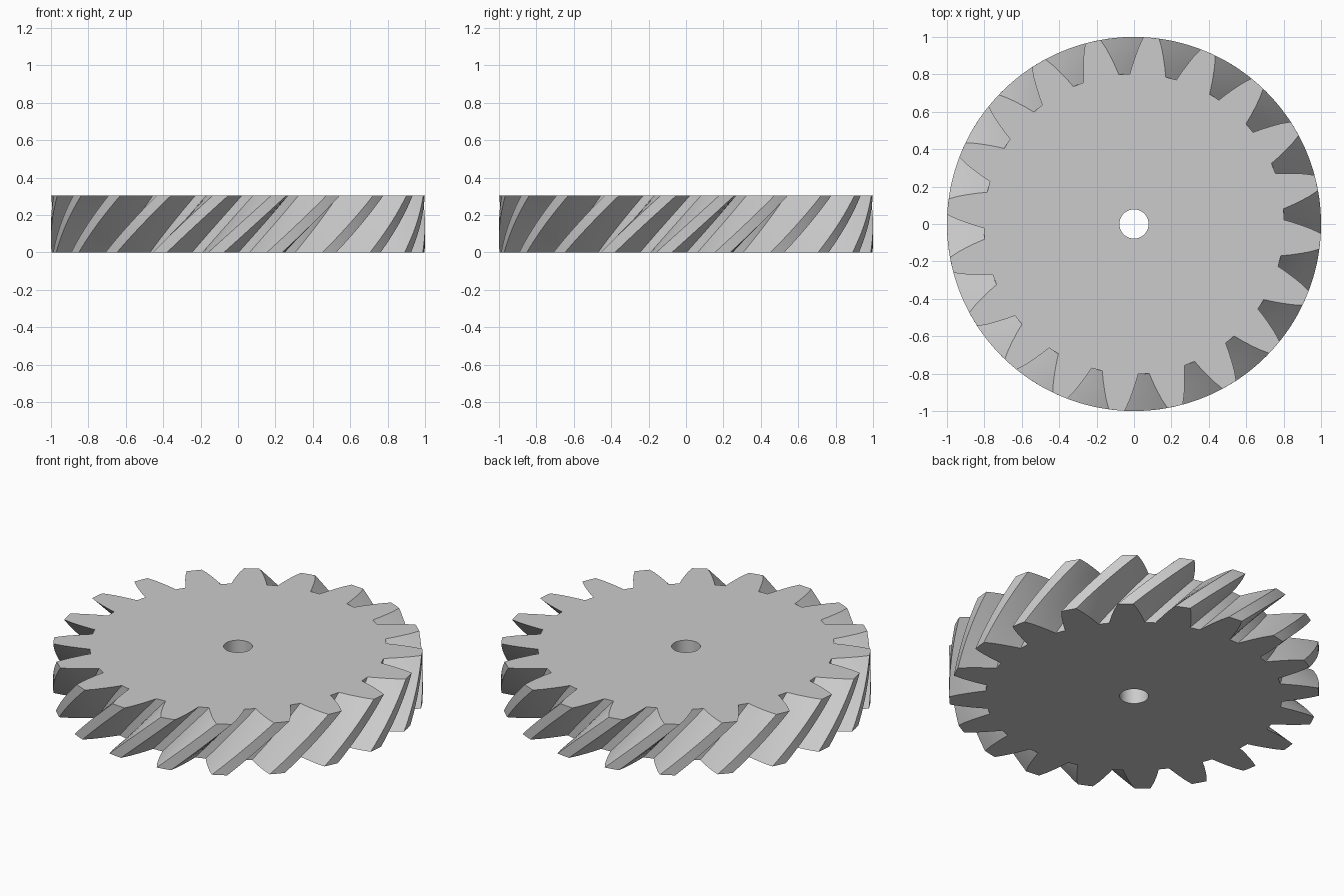
import bpy
import bmesh
from math import radians, cos, sin

if "Cube" in bpy.data.objects:
    bpy.data.objects.remove(bpy.data.objects["Cube"], do_unlink=True)

TEETH = 20
HEIGHT = 0.305
TWIST = radians(19.4)      # turn of the teeth from bottom to top
TOP_PHASE = radians(12.7)  # direction of a tooth centre on the top face
BORE = 0.078
LAYERS = 12

# One tooth: angle from its centre in degrees, and radius
half = [(2.4, 1.0), (3.7, 0.95), (4.8, 0.9), (5.9, 0.85), (6.9, 0.803)]
tooth = [(-a, r) for a, r in reversed(half)] + [(0, 1.0)] + half + [(9, 0.803)]
profile = [(radians(a + k * 360 / TEETH), r) for k in range(TEETH) for a, r in tooth]
count = len(profile)

# Gear body: toothed and bore rings stacked along a helix
bm = bmesh.new()
outer, inner = [], []
for i in range(LAYERS + 1):
    t = i / LAYERS
    turn = TOP_PHASE - TWIST * (1 - t)
    z = HEIGHT * t
    outer.append([bm.verts.new((r * cos(a + turn), r * sin(a + turn), z))
                  for a, r in profile])
    inner.append([bm.verts.new((BORE * cos(a + turn), BORE * sin(a + turn), z))
                  for a, r in profile])


def join_rings(ring_a, ring_b):
    for j in range(count):
        k = (j + 1) % count
        bm.faces.new((ring_a[j], ring_a[k], ring_b[k], ring_b[j]))


for i in range(LAYERS):
    join_rings(outer[i], outer[i + 1])   # tooth flanks
    join_rings(inner[i + 1], inner[i])   # bore wall
join_rings(inner[0], outer[0])           # bottom face
join_rings(outer[-1], inner[-1])         # top face
bmesh.ops.recalc_face_normals(bm, faces=bm.faces[:])

mesh = bpy.data.meshes.new("helical_gear")
bm.to_mesh(mesh)
bm.free()
gear = bpy.data.objects.new("helical_gear", mesh)
bpy.context.collection.objects.link(gear)

# Plain grey metal
grey = bpy.data.materials.new("light_grey")
grey.use_nodes = True
colour = (0.6, 0.6, 0.6, 1)
grey.diffuse_color = colour
grey.node_tree.nodes["Principled BSDF"].inputs["Base Color"].default_value = colour
mesh.materials.append(grey)

bpy.ops.object.select_all(action="DESELECT")
gear.select_set(True)
bpy.context.view_layer.objects.active = gear
bpy.ops.object.shade_smooth_by_angle(angle=radians(25))
